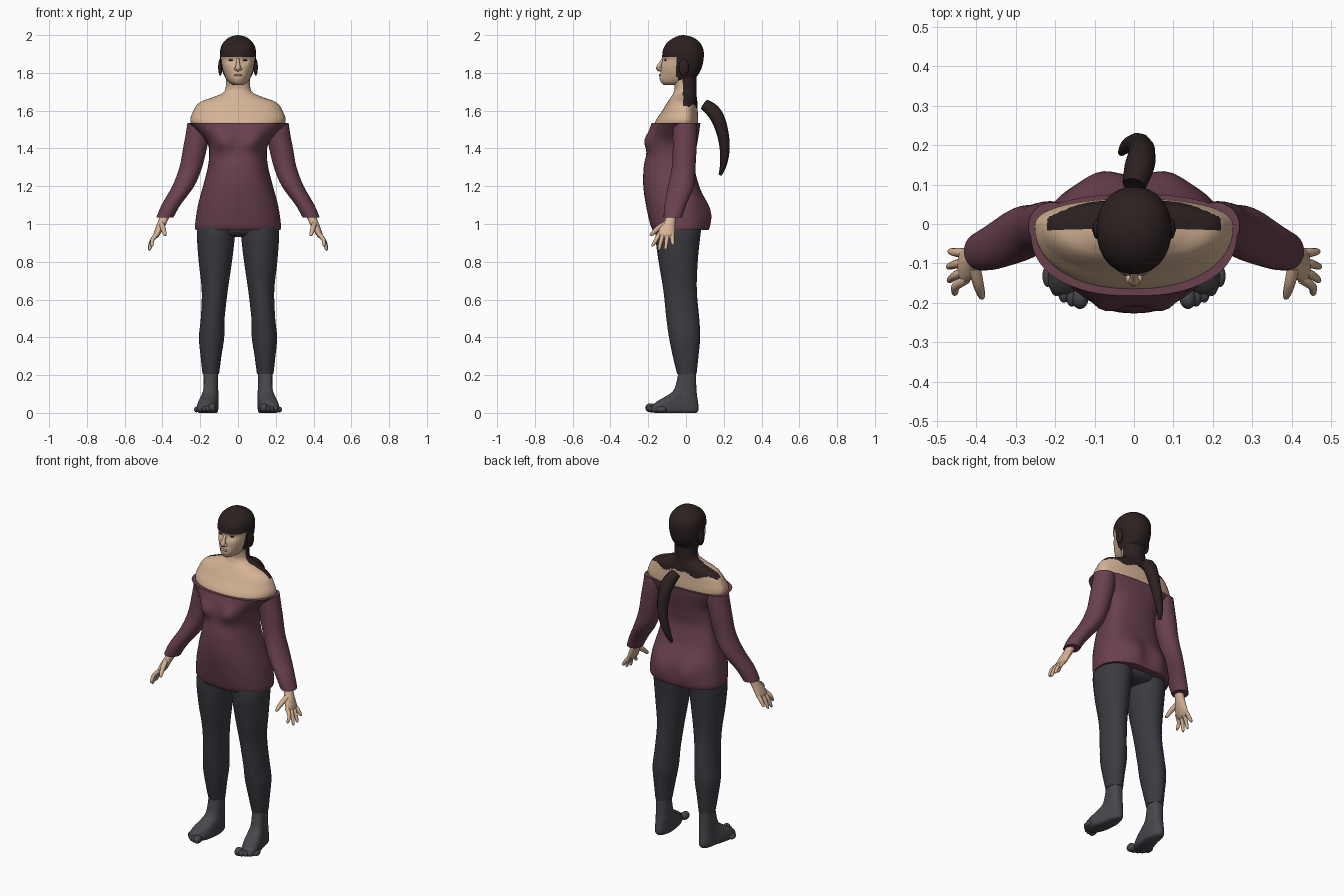
import bpy, bmesh, math
from math import cos, sin, pi, exp
from mathutils import Vector


def material(name, rgb):
    m = bpy.data.materials.new(name)
    m.diffuse_color = (*rgb, 1)
    return m


SKIN = material("skin", (0.66, 0.45, 0.30))
HAIR = material("dark_brown_hair", (0.026, 0.015, 0.015))
TUNIC = material("plum_cloth", (0.142, 0.052, 0.075))
LEGGING = material("charcoal_cloth", (0.042, 0.043, 0.052))
SOCK = material("grey_sock", (0.062, 0.062, 0.072))
LIP = material("lip", (0.50, 0.27, 0.20))


def finish(name, mesh, mats, mirror=False, rule=None):
    for m in mats:
        mesh.materials.append(m)
    if rule:
        for f in mesh.polygons:
            f.material_index = int(rule(f.center))
    mesh.shade_smooth()
    mesh.set_sharp_from_angle(angle=math.radians(55))
    ob = bpy.data.objects.new(name, mesh)
    bpy.context.collection.objects.link(ob)
    if mirror:
        ob.modifiers.new("mirror", 'MIRROR')
    return ob


def resample(rows, steps):
    """Smooth curve through the key rows."""
    out = []
    for i in range(len(rows) - 1):
        a, b = rows[max(i - 1, 0)], rows[i]
        c, d = rows[i + 1], rows[min(i + 2, len(rows) - 1)]
        for k in range(steps):
            t = k / steps
            out.append([0.5 * (2 * q + (r - p) * t + (2 * p - 5 * q + 4 * r - s) * t * t
                               + (3 * q - p - 3 * r + s) * t ** 3)
                        for p, q, r, s in zip(a, b, c, d)])
    return out + [list(rows[-1])]


def loft(name, rows, mats, yc=None, power=1.0, segs=40, steps=4,
         warp=None, rule=None, mirror=False):
    """Skin level rings. Row: z, centre x, half width, front y, back y."""
    bm = bmesh.new()
    rings = []
    for z, xc, hw, yf, yb in resample(rows, steps):
        mid = (yf + yb) / 2 if yc is None else yc
        ring = []
        for k in range(segs):
            a = 2 * pi * k / segs
            c, s = cos(a), sin(a)
            x = xc + hw * math.copysign(abs(c) ** power, c)
            r = yb - mid if s > 0 else mid - yf
            co = Vector((x, mid + r * math.copysign(abs(s) ** power, s), z))
            ring.append(bm.verts.new(warp(co) if warp else co))
        rings.append(ring)
    for lo, hi in zip(rings, rings[1:]):
        for k in range(segs):
            j = (k + 1) % segs
            bm.faces.new((lo[k], lo[j], hi[j], hi[k]))
    bm.faces.new(rings[0])
    bm.faces.new(rings[-1])
    bmesh.ops.recalc_face_normals(bm, faces=bm.faces)
    mesh = bpy.data.meshes.new(name)
    bm.to_mesh(mesh)
    bm.free()
    return finish(name, mesh, mats, mirror, rule)


def tube(name, pts, radii, mat, mirror=False):
    """Tapered round tube through the points."""
    cu = bpy.data.curves.new(name, 'CURVE')
    cu.dimensions = '3D'
    cu.bevel_depth, cu.bevel_resolution, cu.use_fill_caps = 1, 3, True
    path = resample([(*p, r) for p, r in zip(pts, radii)], 5)
    sp = cu.splines.new('POLY')
    sp.points.add(len(path) - 1)
    for p, q in zip(sp.points, path):
        p.co, p.radius = (*q[:3], 1), q[3]
    tmp = bpy.data.objects.new(name, cu)
    bpy.context.collection.objects.link(tmp)
    bpy.context.view_layer.update()
    mesh = bpy.data.meshes.new_from_object(
        tmp.evaluated_get(bpy.context.evaluated_depsgraph_get()))
    bpy.data.objects.remove(tmp)
    mesh.materials.clear()
    return finish(name, mesh, [mat], mirror)


def ellipsoid(name, centre, size, mat, mirror=False):
    bm = bmesh.new()
    bmesh.ops.create_uvsphere(bm, u_segments=20, v_segments=12, radius=1)
    for v in bm.verts:
        v.co = Vector(c + s * q for c, s, q in zip(centre, size, v.co))
    mesh = bpy.data.meshes.new(name)
    bm.to_mesh(mesh)
    bm.free()
    return finish(name, mesh, [mat], mirror)


def bump(co, x, z, wx, wz):
    return exp(-((abs(co.x) - x) / wx) ** 2 - ((co.z - z) / wz) ** 2)


# tunic body with bust and seat
def shape_tunic(co):
    if co.y < -0.06:
        co.y -= 0.032 * bump(co, 0.085, 1.435, 0.055, 0.05)
    elif co.y > 0:
        co.y += 0.022 * bump(co, 0.085, 1.05, 0.06, 0.08)
    return co


loft("tunic", [(0.967, 0, 0.224, -0.175, 0.115), (1.0, 0, 0.227, -0.19, 0.12),
               (1.1, 0, 0.212, -0.212, 0.11), (1.2, 0, 0.185, -0.226, 0.07),
               (1.3, 0, 0.16, -0.224, 0.045), (1.37, 0, 0.153, -0.21, 0.05),
               (1.43, 0, 0.163, -0.203, 0.06), (1.49, 0, 0.215, -0.195, 0.07),
               (1.535, 0, 0.262, -0.182, 0.076)],
     [TUNIC], yc=-0.02, power=0.86, segs=64, steps=6, warp=shape_tunic)

# sleeves
loft("sleeves", [(1.535, 0.208, 0.06, -0.065, 0.055), (1.48, 0.212, 0.064, -0.07, 0.058),
                 (1.4, 0.228, 0.063, -0.07, 0.056), (1.3, 0.25, 0.06, -0.075, 0.05),
                 (1.2, 0.29, 0.058, -0.095, 0.042), (1.1, 0.355, 0.05, -0.115, 0.0),
                 (1.035, 0.387, 0.045, -0.118, -0.02)], [TUNIC], mirror=True)

# bare shoulders and neck, hair falling over the nape and shoulder tops
loft("shoulders_and_neck",
     [(1.45, 0, 0.15, -0.15, 0.05), (1.53, 0, 0.247, -0.166, 0.064),
      (1.6, 0, 0.236, -0.125, 0.062), (1.645, 0, 0.2, -0.098, 0.06),
      (1.672, 0, 0.13, -0.08, 0.057), (1.695, 0, 0.079, -0.066, 0.055),
      (1.725, 0, 0.065, -0.06, 0.055), (1.79, 0, 0.064, -0.075, 0.055)],
     [SKIN, HAIR], yc=-0.005, power=0.9, segs=72, steps=8,
     rule=lambda c: c.z > 1.622 + 0.012 * sin(45 * abs(c.x)) and c.y > -0.016
     and abs(c.x) < 0.22)


# head with face and close-fitting hair
def is_hair(c):
    return c.z > 1.884 or c.y > -0.05 + 0.6 * max(0, 1.78 - c.z)


def shape_head(co):
    if is_hair(co):
        co.x *= 1.05
        co.y = -0.015 + (co.y + 0.015) * 1.04
    elif co.y < -0.07:
        co.y += 0.012 * bump(co, 0.036, 1.865, 0.02, 0.016)
        co.y -= 0.006 * bump(co, 0, 1.775, 0.03, 0.015)
    return co


loft("head", [(1.737, 0, 0.028, -0.118, -0.04), (1.752, 0, 0.05, -0.133, 0.02),
              (1.785, 0, 0.069, -0.135, 0.058), (1.83, 0, 0.084, -0.132, 0.08),
              (1.885, 0, 0.09, -0.123, 0.09), (1.93, 0, 0.088, -0.115, 0.086),
              (1.965, 0, 0.071, -0.092, 0.066), (1.99, 0, 0.04, -0.055, 0.03),
              (2.0, 0, 0.004, -0.02, -0.01)],
     [SKIN, HAIR], yc=-0.015, power=0.93, segs=64, steps=6, warp=shape_head, rule=is_hair)
tube("nose", [(0, -0.122, 1.875), (0, -0.135, 1.85), (0, -0.145, 1.825), (0, -0.132, 1.813)],
     [0.007, 0.01, 0.014, 0.008], SKIN)
ellipsoid("nostrils", (0.012, -0.138, 1.821), (0.009, 0.012, 0.008), SKIN, True)
ellipsoid("lips", (0, -0.136, 1.788), (0.024, 0.008, 0.006), LIP)
ellipsoid("eyes", (0.036, -0.109, 1.867), (0.014, 0.005, 0.005), HAIR, True)
ellipsoid("ears", (0.094, -0.012, 1.83), (0.011, 0.026, 0.045), HAIR, True)

# loose tail of hair behind the back
tube("hair_tail", [(0, 0.098, 1.633), (0.012, 0.14, 1.6), (0.02, 0.172, 1.55), (0.018, 0.196, 1.47),
                   (0.005, 0.205, 1.39), (-0.018, 0.197, 1.31), (-0.032, 0.181, 1.26)],
     [0.03, 0.037, 0.036, 0.031, 0.026, 0.018, 0.009], HAIR)

# hands
loft("palms", [(1.08, 0.372, 0.026, -0.1, -0.045), (1.02, 0.396, 0.025, -0.112, -0.055),
               (0.98, 0.414, 0.023, -0.138, -0.058), (0.945, 0.43, 0.018, -0.15, -0.06),
               (0.925, 0.437, 0.01, -0.14, -0.07)], [SKIN], segs=24, mirror=True)
fingers = [("index", -0.14, -0.175, 0.455, 0.882), ("middle", -0.118, -0.142, 0.468, 0.862),
           ("ring", -0.096, -0.108, 0.47, 0.866), ("little", -0.074, -0.07, 0.466, 0.888)]
for label, y0, y1, x, z in fingers:
    tube(label + "_fingers", [(0.425, y0, 0.95), (0.452, (y0 + y1) / 2, 0.918), (x, y1, z + 0.006),
                              (x, y1, z)], [0.012, 0.011, 0.008, 0.002], SKIN, True)
tube("thumbs", [(0.405, -0.11, 1.0), (0.396, -0.15, 0.975), (0.387, -0.183, 0.944),
                (0.386, -0.187, 0.938)], [0.015, 0.014, 0.009, 0.002], SKIN, True)

# leggings
loft("leggings_seat", [(0.93, 0, 0.08, -0.09, 0.03), (0.955, 0, 0.18, -0.14, 0.075),
                       (1.05, 0, 0.19, -0.16, 0.09)], [LEGGING])
loft("leggings", [(1.0, 0.112, 0.1, -0.16, 0.085), (0.93, 0.117, 0.1, -0.162, 0.075),
                  (0.8, 0.12, 0.088, -0.145, 0.062), (0.65, 0.123, 0.069, -0.12, 0.057),
                  (0.5, 0.134, 0.063, -0.104, 0.07), (0.4, 0.14, 0.067, -0.09, 0.075),
                  (0.3, 0.143, 0.055, -0.07, 0.066), (0.207, 0.144, 0.044, -0.047, 0.056)],
     [LEGGING], mirror=True)


# feet, turned out and wider towards the toes
def shape_foot(co):
    ahead = max(0, -co.y - 0.02)
    co.x = 0.145 + (co.x - 0.145) * (0.85 + 2.2 * ahead) + 0.2 * ahead
    return co


loft("feet", [(0.215, 0.144, 0.046, -0.04, 0.052), (0.13, 0.144, 0.046, -0.06, 0.055),
              (0.095, 0.144, 0.049, -0.095, 0.058), (0.06, 0.146, 0.051, -0.155, 0.063),
              (0.03, 0.147, 0.052, -0.182, 0.067), (0.01, 0.147, 0.05, -0.18, 0.064),
              (0.0, 0.147, 0.042, -0.165, 0.055)],
     [SOCK], power=0.85, warp=shape_foot, mirror=True)
for i, y in enumerate((-0.188, -0.182, -0.172, -0.155, -0.132)):
    r = 0.024 if i == 0 else 0.019 - 0.001 * i
    ellipsoid("toes_%d" % (i + 1), (0.137 + 0.0205 * i, y, r + 0.003),
              (r * 0.9, 0.028, r), SOCK, True)
